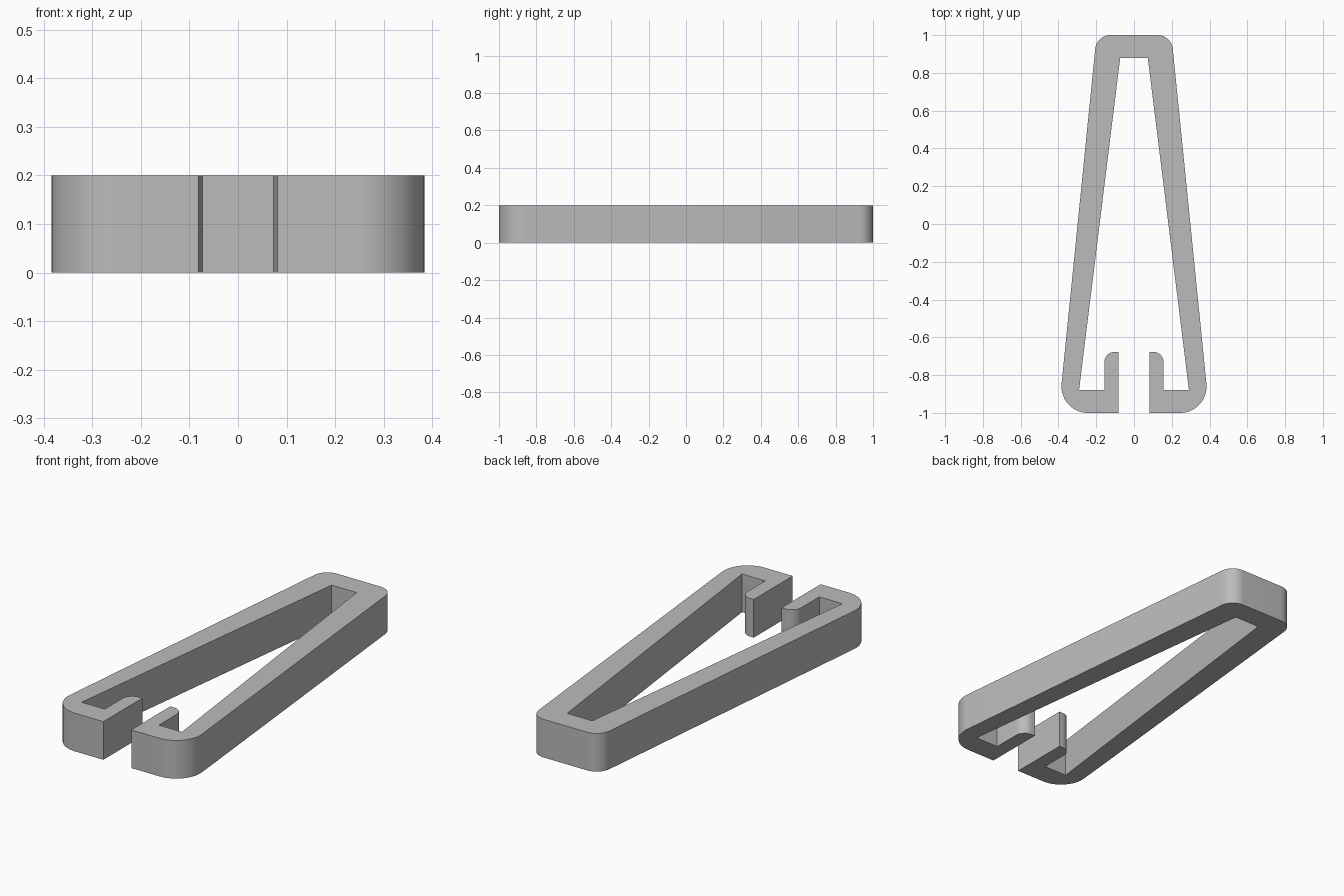
import bpy
import bmesh
import math
from mathutils import Vector

HEIGHT = 0.2
STEPS = 14

default = bpy.data.objects.get("Cube")
if default:
    bpy.data.objects.remove(default, do_unlink=True)

# Half outline of the clip: x, y, corner radius
HALF_OUTLINE = [
    (0, 1, 0),
    (0.198, 1, 0.08),         # back corner
    (0.399, -1, 0.14),        # front corner
    (0.081, -1, 0),           # gap
    (0.081, -0.677, 0),
    (0.157, -0.677, 0.055),   # hooked tip
    (0.157, -0.88, 0),
    (0.291, -0.88, 0),        # inner opening
    (0.073, 0.88, 0),
    (0, 0.88, 0),
]


def fillet(before, corner, after, radius):
    """Return the points of an arc tangent to both sides of a corner."""
    a = (before - corner).normalized()
    b = (after - corner).normalized()
    half = a.angle(b) / 2
    centre = corner + (a + b).normalized() * radius / math.sin(half)
    reach = radius / math.tan(half)
    start = corner + a * reach - centre
    end = corner + b * reach - centre
    sweep = start.angle(end)
    return [centre + (start * math.sin((1 - i / STEPS) * sweep)
                      + end * math.sin(i / STEPS * sweep)) / math.sin(sweep)
            for i in range(STEPS + 1)]


def rounded(outline):
    corners = [Vector((x, y, 0)) for x, y, r in outline]
    points = []
    for i, (x, y, r) in enumerate(outline):
        if r:
            points += fillet(corners[i - 1], corners[i], corners[i + 1], r)
        else:
            points.append(corners[i])
    return points


# Mirror the half outline into one closed profile
right = rounded(HALF_OUTLINE)
left = [Vector((-p.x, p.y, 0)) for p in reversed(right[1:-1])]
profile = right[1:-1] + left

# Extrude the profile into a solid
bm = bmesh.new()
base = bm.faces.new([bm.verts.new(p) for p in profile])
result = bmesh.ops.extrude_face_region(bm, geom=[base], use_keep_orig=True)
top = [v for v in result["geom"] if isinstance(v, bmesh.types.BMVert)]
bmesh.ops.translate(bm, verts=top, vec=(0, 0, HEIGHT))
bmesh.ops.recalc_face_normals(bm, faces=bm.faces)
caps = [f for f in bm.faces if len(f.verts) > 4]
bmesh.ops.triangulate(bm, faces=caps)
mesh = bpy.data.meshes.new("clip_body")
bm.to_mesh(mesh)
bm.free()
clip = bpy.data.objects.new("clip_body", mesh)
bpy.context.collection.objects.link(clip)

# Plain grey material
grey = bpy.data.materials.new("plain grey")
grey.use_nodes = True
colour = (0.5, 0.5, 0.5, 1)
grey.diffuse_color = colour
grey.node_tree.nodes["Principled BSDF"].inputs["Base Color"].default_value = colour
mesh.materials.append(grey)

# Smooth the rounded corners, keep the other edges sharp
bpy.ops.object.select_all(action="DESELECT")
clip.select_set(True)
bpy.context.view_layer.objects.active = clip
bpy.ops.object.shade_smooth_by_angle(angle=math.radians(30))
